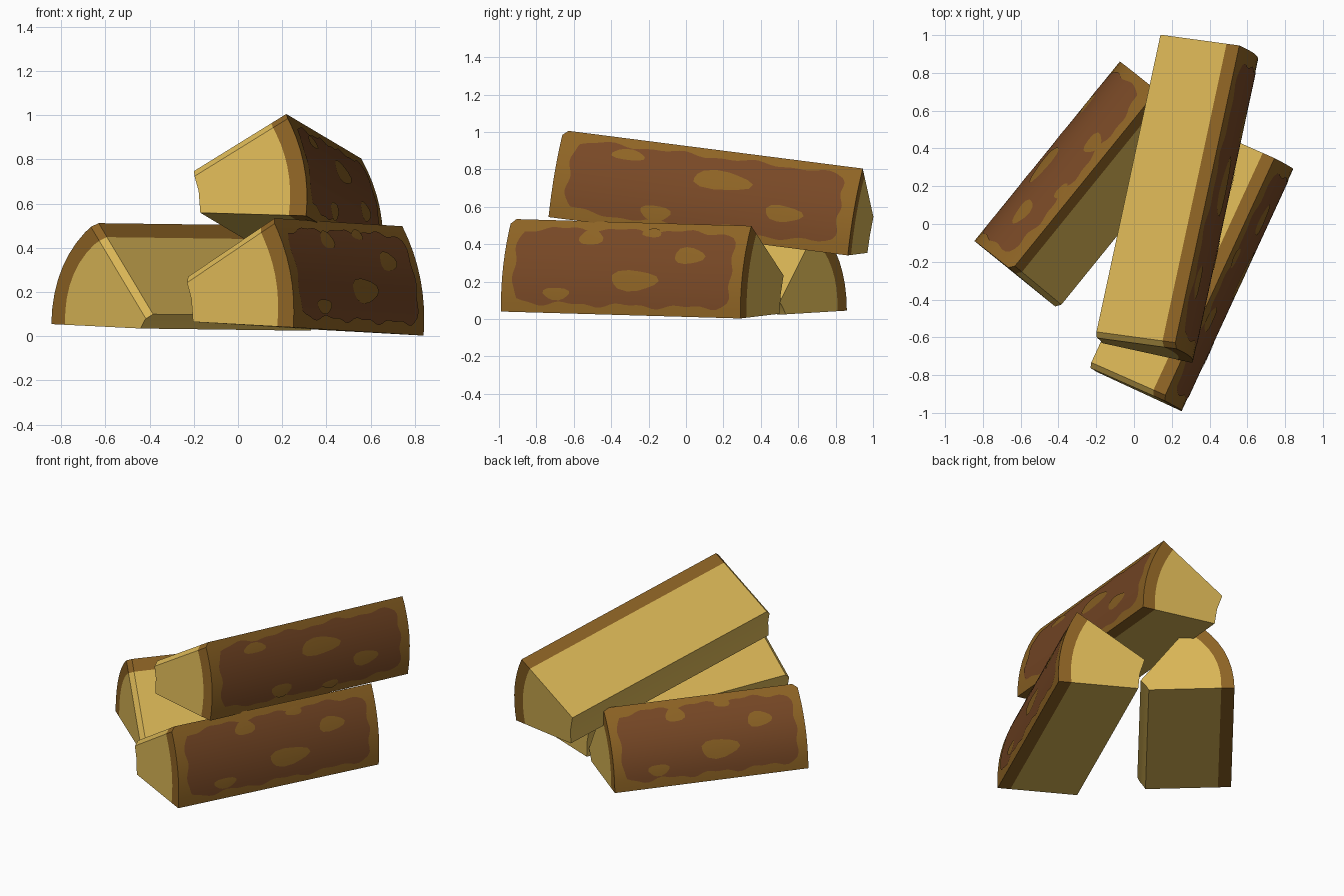
import bpy, bmesh, math
from mathutils import Vector

if "Cube" in bpy.data.objects:
    bpy.data.objects.remove(bpy.data.objects["Cube"])


def material(name, rgb):
    m = bpy.data.materials.new(name)
    m.diffuse_color = (*rgb, 1)
    m.use_nodes = True
    m.node_tree.nodes["Principled BSDF"].inputs["Base Color"].default_value = m.diffuse_color
    return m


WOOD = material("pale_wood", (0.701, 0.468, 0.093))
RIM = material("rim_brown", (0.271, 0.127, 0.018))
BARK = material("dark_bark", (0.188, 0.065, 0.019))

N = 8          # segments across the bark arc
BAND = 0.08    # thickness of the rim under the bark

# knots on the bark: position along, position up, half length, half height
KNOTS = [(0.23, 0.20, 0.055, 0.065), (0.55, 0.36, 0.098, 0.11), (0.77, 0.64, 0.063, 0.09),
         (0.35, 0.81, 0.05, 0.085), (0.60, 0.88, 0.04, 0.05)]


def finish(bm, name, mats):
    me = bpy.data.meshes.new(name)
    bm.to_mesh(me)
    bm.free()
    ob = bpy.data.objects.new(name, me)
    bpy.context.collection.objects.link(ob)
    for m in mats:
        me.materials.append(m)
    bpy.ops.object.select_all(action='DESELECT')
    ob.select_set(True)
    bpy.context.view_layer.objects.active = ob
    bpy.ops.object.shade_smooth_by_angle(angle=math.radians(25))
    return ob


def make_log(name, origin, along, outward, top, upper, lower, sag, flip_t, flip_s):
    """Split log; the section is given in (outward, up) from the lower bark corner."""
    o, d = Vector(origin), Vector(along)
    axis = d.normalized()
    u = Vector(outward)
    u = (u - axis * u.dot(axis)).normalized()
    v = axis.cross(u)
    if v.z < 0:
        v = -v
    top, upper, lower = Vector(top), Vector(upper), Vector(lower)
    normal = Vector((top.y, -top.x)).normalized()
    control = top / 2 + normal * 2 * sag

    def arc(s):
        return 2 * s * (1 - s) * control + s * s * top

    def place(p, t):
        return o + d * t + u * p.x + v * p.y

    def on_bark(t, s, lift):
        if flip_t:
            t = 1 - t
        if flip_s:
            s = 1 - s
        tan = 2 * (1 - 2 * s) * control + 2 * s * top
        return place(arc(s) + Vector((tan.y, -tan.x)).normalized() * lift, t)

    # body section: outer arc, inner arc, narrow split edge
    low_dir, top_dir = lower.normalized(), (upper - top).normalized()
    outer = [arc(i / N) for i in range(N + 1)]
    inner = [outer[i] + low_dir.lerp(top_dir, i / N) * BAND for i in range(N + 1)]
    edge = upper - lower
    dent = (upper + lower) / 2 + Vector((edge.y, -edge.x)) * 0.05
    pts = outer + inner + [upper, dent, lower]
    loop = list(range(N + 1)) + [2 * N + 1, 2 * N + 2, 2 * N + 3, 2 * N + 4, N + 1]

    bm = bmesh.new()
    ends = [[bm.verts.new(place(p, t)) for p in pts] for t in (0, 1)]
    for e in ends:
        for i in range(N):
            bm.faces.new([e[i], e[i + 1], e[N + 2 + i], e[N + 1 + i]]).material_index = 1
        bm.faces.new([e[k] for k in loop[N + 1:-1]] + [e[N + 1 + i] for i in range(N)])
    for k, a in enumerate(loop):
        b = loop[(k + 1) % len(loop)]
        f = bm.faces.new([ends[0][a], ends[0][b], ends[1][b], ends[1][a]])
        f.material_index = 1 if k <= N or k == len(loop) - 1 else 0
    bmesh.ops.recalc_face_normals(bm, faces=bm.faces)
    # chamfer along the upper edge of the front end
    e = ends[0]
    worn = [bm.edges.get((e[N], e[2 * N + 1])), bm.edges.get((e[2 * N + 1], e[2 * N + 2]))]
    bmesh.ops.bevel(bm, geom=worn, offset=0.028, segments=1, affect='EDGES', material=-1)
    finish(bm, name, [WOOD, RIM])

    def face_outward(bm):
        bm.normal_update()
        for f in bm.faces:
            if f.normal.dot(u) < 0:
                f.normal_flip()

    # dark bark sheet with a wavy, rounded outline
    bm = bmesh.new()
    cols, rows = 40, 16
    grid = []
    for i in range(cols + 1):
        a = 2 * i / cols - 1
        line = []
        for j in range(rows + 1):
            b = 2 * j / rows - 1
            t = 0.5 + a * (0.452 - 0.014 * b ** 8 + 0.006 * math.sin(7 * b + 2 * a))
            s = 0.5 + b * (0.405 - 0.05 * a ** 12 + 0.018 * math.sin(11 * a + 2 * b)
                           + 0.012 * math.sin(23 * a))
            line.append(bm.verts.new(on_bark(t, s, 0.003)))
        grid.append(line)
    for i in range(cols):
        for j in range(rows):
            bm.faces.new([grid[i][j], grid[i + 1][j], grid[i + 1][j + 1], grid[i][j + 1]])
    face_outward(bm)
    finish(bm, name + "_bark", [BARK])

    # knots
    bm = bmesh.new()
    for n, (t, s, rt, rs) in enumerate(KNOTS):
        mid = bm.verts.new(on_bark(t, s, 0.007))
        ring = []
        for k in range(14):
            w = 2 * math.pi * k / 14
            r = 1 + 0.1 * math.sin(3 * w + n)
            ring.append(bm.verts.new(on_bark(t + rt * r * math.cos(w), s + rs * r * math.sin(w), 0.006)))
        for k in range(14):
            bm.faces.new([mid, ring[k], ring[(k + 1) % 14]])
    face_outward(bm)
    finish(bm, name + "_knots", [RIM])


make_log("right_log", (0.25, -0.99, 0.04), (0.59, 1.28, -0.037), (0.905, -0.425, 0),
         (-0.112, 0.495), (-0.54, 0.23), (-0.50, 0.025), 0.038, False, False)
make_log("left_log", (-0.845, -0.09, 0.055), (0.77, 0.95, -0.01), (-0.777, 0.63, 0),
         (-0.25, 0.457), (-0.57, 0.045), (-0.52, -0.02), 0.068, True, False)
make_log("top_log", (0.308, -0.735, 0.545), (0.345, 1.60, -0.205), (0.98, -0.21, 0),
         (-0.11, 0.468), (-0.53, 0.208), (-0.49, 0.014), 0.038, False, True)
